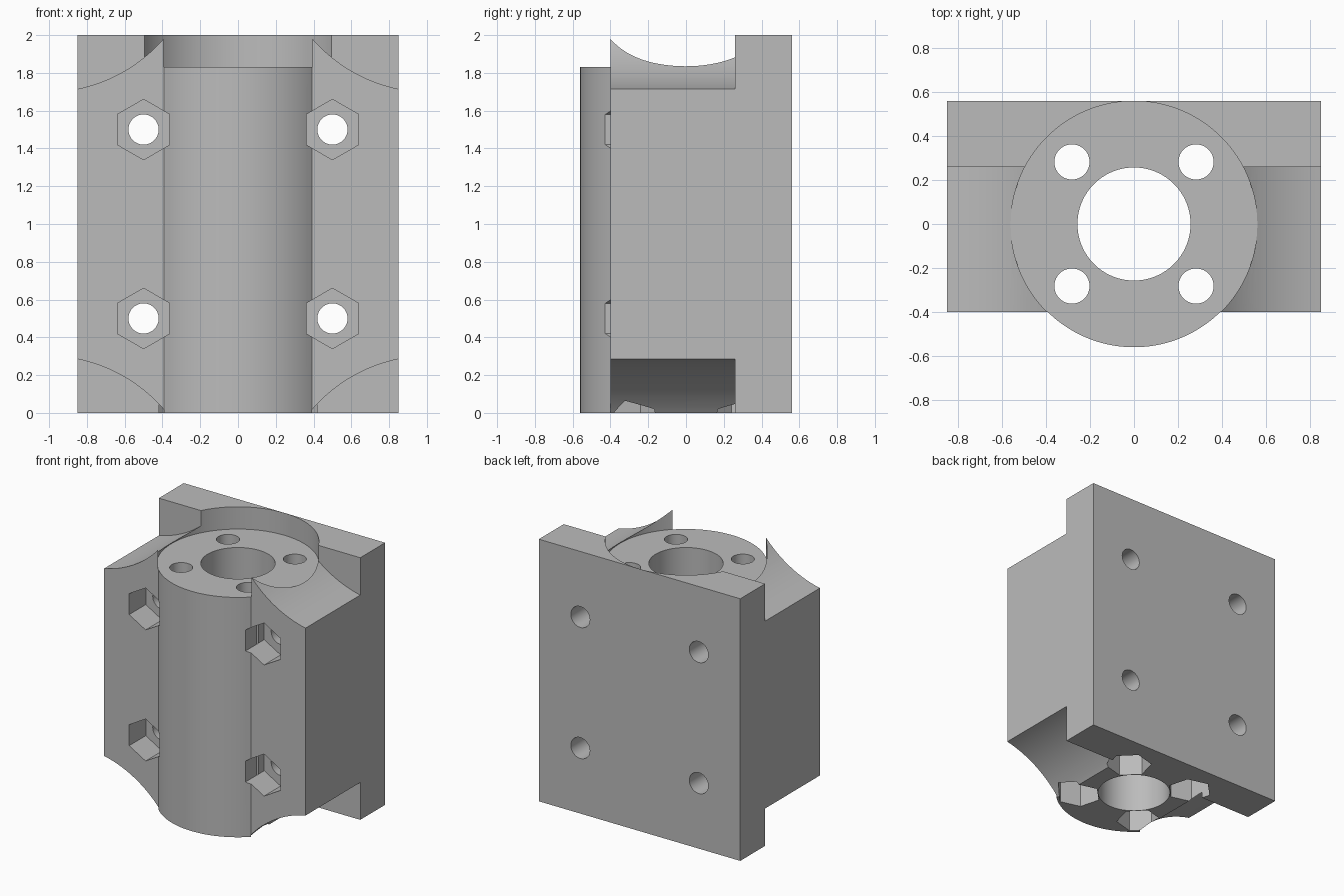
import bpy, bmesh, math
from mathutils import Matrix

if "Cube" in bpy.data.objects:
    bpy.data.objects.remove(bpy.data.objects["Cube"])

R = 0.56           # barrel radius
FRONT = -0.40      # front face of the side wings
PLATE = 0.26       # front of the full-height back plate

grey = bpy.data.materials.new("plain grey")
grey.diffuse_color = (0.5, 0.5, 0.5, 1)
grey.use_nodes = True
grey.node_tree.nodes["Principled BSDF"].inputs["Base Color"].default_value = grey.diffuse_color


def extrude(name, outline, depth, matrix=Matrix()):
    """Closed prism from a counter-clockwise XY outline, extruded along +z, then placed."""
    bm = bmesh.new()
    face = bm.faces.new([bm.verts.new((x, y, 0)) for x, y in outline])
    top = bmesh.ops.extrude_face_region(bm, geom=[face])
    verts = [v for v in top["geom"] if isinstance(v, bmesh.types.BMVert)]
    bmesh.ops.translate(bm, verts=verts, vec=(0, 0, depth))
    bmesh.ops.transform(bm, matrix=matrix, verts=bm.verts)
    bmesh.ops.recalc_face_normals(bm, faces=bm.faces)
    mesh = bpy.data.meshes.new(name)
    bm.to_mesh(mesh)
    bm.free()
    obj = bpy.data.objects.new(name, mesh)
    bpy.context.collection.objects.link(obj)
    return obj


def ring(r, n, start=0.0):
    return [(r * math.cos(start + math.tau * i / n), r * math.sin(start + math.tau * i / n))
            for i in range(n)]


# Body: rectangular block with the barrel bulging from its front
a = math.asin(FRONT / R)
a0, a1 = math.pi - a, math.tau + a
bulge = [(R * math.cos(a0 + (a1 - a0) * i / 40), R * math.sin(a0 + (a1 - a0) * i / 40))
         for i in range(41)]
body = extrude("bearing_block",
               [(0.85, FRONT), (0.85, R), (-0.85, R), (-0.85, FRONT)] + bulge, 2.0)
body.data.materials.append(grey)

cutters = []


def cut(name, outline, depth, matrix):
    cutters.append(extrude(name, outline, depth, matrix))


# Round seat in the top, and the central bore
cut("seat_cutter", ring(0.5605, 128), 0.5, Matrix.Translation((0, -0.002, 1.83)))
cut("bore_cutter", ring(0.257, 96), 3, Matrix.Translation((0, 0, -0.5)))

# Local +z becomes +y
along_y = Matrix.Rotation(math.radians(-90), 4, "X")

for sx in (-1, 1):
    # Concave scoops along the four outer edges of the wings
    for z in (-0.524, 2.524):
        cut("scoop_cutter", ring(0.826, 160), PLATE - FRONT + 0.001,
            Matrix.Translation((sx * 1.016, FRONT - 0.001, z)) @ along_y)
    # Cross bolt holes with hexagonal nut pockets in front
    for z in (0.5, 1.5):
        cut("cross_hole_cutter", ring(0.08, 40), 2,
            Matrix.Translation((sx * 0.5, -1, z)) @ along_y)
        cut("cross_nut_cutter", ring(0.16, 6, math.pi / 2), 0.4,
            Matrix.Translation((sx * 0.5, FRONT - 0.2, z)) @ along_y)
    # Vertical bolt holes with nut pockets underneath
    for sy in (-1, 1):
        x, y = sx * 0.282, sy * 0.282
        cut("flange_hole_cutter", ring(0.08, 40), 3, Matrix.Translation((x, y, -0.5)))
        cut("flange_nut_cutter", ring(0.16, 6, math.atan2(y, x) + math.pi / 6), 0.4,
            Matrix.Translation((x, y, -0.2)))

# Apply all the cuts
bpy.context.view_layer.objects.active = body
body.select_set(True)
for c in cutters:
    mod = body.modifiers.new("cut", "BOOLEAN")
    mod.operation = "DIFFERENCE"
    mod.solver = "EXACT"
    mod.object = c
    bpy.ops.object.modifier_apply(modifier=mod.name)
for c in cutters:
    bpy.data.objects.remove(c)

bpy.ops.object.shade_smooth_by_angle(angle=math.radians(30))
